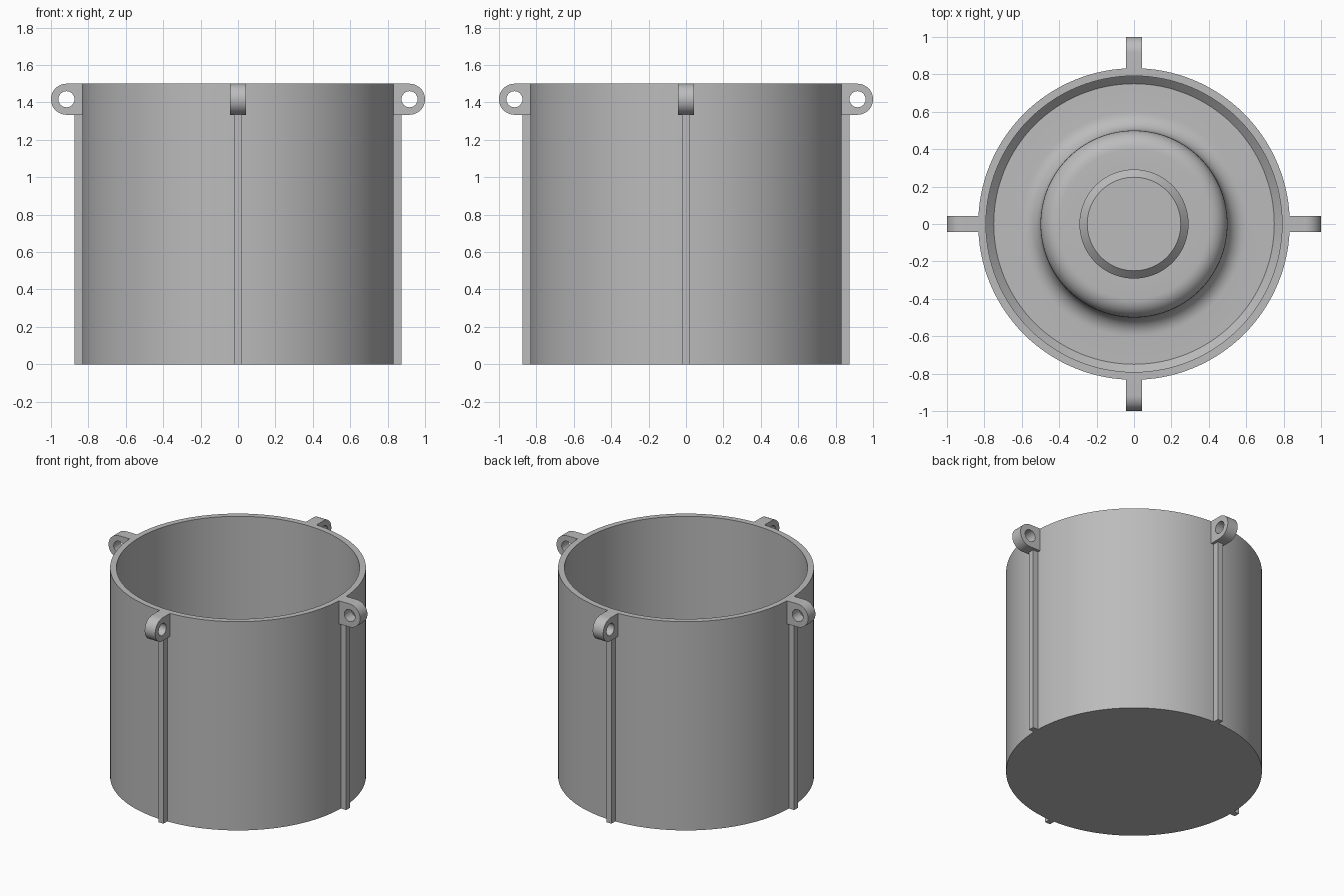
import bpy, bmesh
from math import sin, cos, pi, radians
from mathutils import Matrix

if "Cube" in bpy.data.objects:
    bpy.data.objects.remove(bpy.data.objects["Cube"])

grey = bpy.data.materials.new("plain grey")
grey.diffuse_color = (0.5, 0.5, 0.5, 1)
grey.use_nodes = True
grey.node_tree.nodes["Principled BSDF"].inputs["Base Color"].default_value = grey.diffuse_color

R, WALL, H = 0.833, 0.0415, 1.5     # outer radius, wall thickness, height
FLOOR, STEP, POST = 0.045, 0.38, 0.55  # heights inside the vessel
FILLET = 0.1
SEG = 128


def finish(ob, angle=30):
    ob.data.materials.clear()
    ob.data.materials.append(grey)
    bpy.ops.object.select_all(action='DESELECT')
    ob.select_set(True)
    bpy.context.view_layer.objects.active = ob
    bpy.ops.object.shade_smooth_by_angle(angle=radians(angle))


def arc(cx, cz, r, a0, a1, n=8):
    return [(cx + r * cos(radians(a0 + (a1 - a0) * i / n)),
             cz + r * sin(radians(a0 + (a1 - a0) * i / n))) for i in range(n + 1)]


def lathe(name, profile):
    """Spin a profile that starts and ends on the z axis."""
    bm = bmesh.new()
    vs = [bm.verts.new((x, 0, z)) for x, z in profile]
    es = [bm.edges.new(p) for p in zip(vs, vs[1:])]
    bmesh.ops.spin(bm, geom=vs + es, cent=(0, 0, 0), axis=(0, 0, 1),
                   angle=2 * pi, steps=SEG)
    bmesh.ops.remove_doubles(bm, verts=bm.verts[:], dist=1e-5)
    bmesh.ops.recalc_face_normals(bm, faces=bm.faces[:])
    me = bpy.data.meshes.new(name)
    bm.to_mesh(me)
    bm.free()
    ob = bpy.data.objects.new(name, me)
    bpy.context.collection.objects.link(ob)
    finish(ob)


# Vessel: outer wall, rim, chamfered floor, filleted step and centre post
inner = R - WALL
lathe("vessel", [(0, 0), (R, 0), (R, H), (inner, H),
                 (inner, FLOOR + 0.0415), (0.75, FLOOR)]
      + arc(0.5 + FILLET, FLOOR + FILLET, FILLET, 270, 180)
      + arc(0.5 - FILLET, STEP - FILLET, FILLET, 0, 90)
      + [(0.2915, STEP), (0.2915, POST - 0.0415), (0.25, POST), (0, POST)])


def lug(name, turn):
    """Rounded ear with a hole, standing in a vertical radial plane."""
    cx, cz, r, hole = 0.917, 1.417, 0.083, 0.043
    outline = [(R - 0.02, cz - r)] + arc(cx, cz, r, -90, 90, 24) + [(R - 0.02, cz + r)]
    cu = bpy.data.curves.new(name, 'CURVE')
    cu.dimensions, cu.fill_mode, cu.extrude = '2D', 'BOTH', 0.0415
    for pts in (outline, arc(cx, cz, hole, 0, 360, 32)[:-1]):
        s = cu.splines.new('POLY')
        s.points.add(len(pts) - 1)
        for p, (x, z) in zip(s.points, pts):
            p.co = (x, z, 0, 1)
        s.use_cyclic_u = True
    ob = bpy.data.objects.new(name, cu)
    bpy.context.collection.objects.link(ob)
    ob.matrix_world = Matrix.Rotation(turn, 4, 'Z') @ Matrix.Rotation(pi / 2, 4, 'X')
    bpy.ops.object.select_all(action='DESELECT')
    ob.select_set(True)
    bpy.context.view_layer.objects.active = ob
    bpy.ops.object.convert(target='MESH')
    ob = bpy.context.object
    bm = bmesh.new()
    bm.from_mesh(ob.data)
    bmesh.ops.remove_doubles(bm, verts=bm.verts[:], dist=1e-5)
    bmesh.ops.recalc_face_normals(bm, faces=bm.faces[:])
    bm.to_mesh(ob.data)
    bm.free()
    finish(ob)


def rib(name, turn):
    """Slim upright rib below the lug."""
    x0, x1, top = R - 0.02, 0.875, 1.34
    bpy.ops.mesh.primitive_cube_add(size=1)
    ob = bpy.context.object
    ob.name = name
    ob.data.transform(Matrix.Translation(((x0 + x1) / 2, 0, top / 2))
                      @ Matrix.Diagonal((x1 - x0, 0.0415, top, 1)))
    ob.rotation_euler.z = turn
    finish(ob)


# Four lugs and ribs around the wall
for i, side in enumerate(("right", "back", "left", "front")):
    lug(side + "_lug", i * pi / 2)
    rib(side + "_rib", i * pi / 2)
